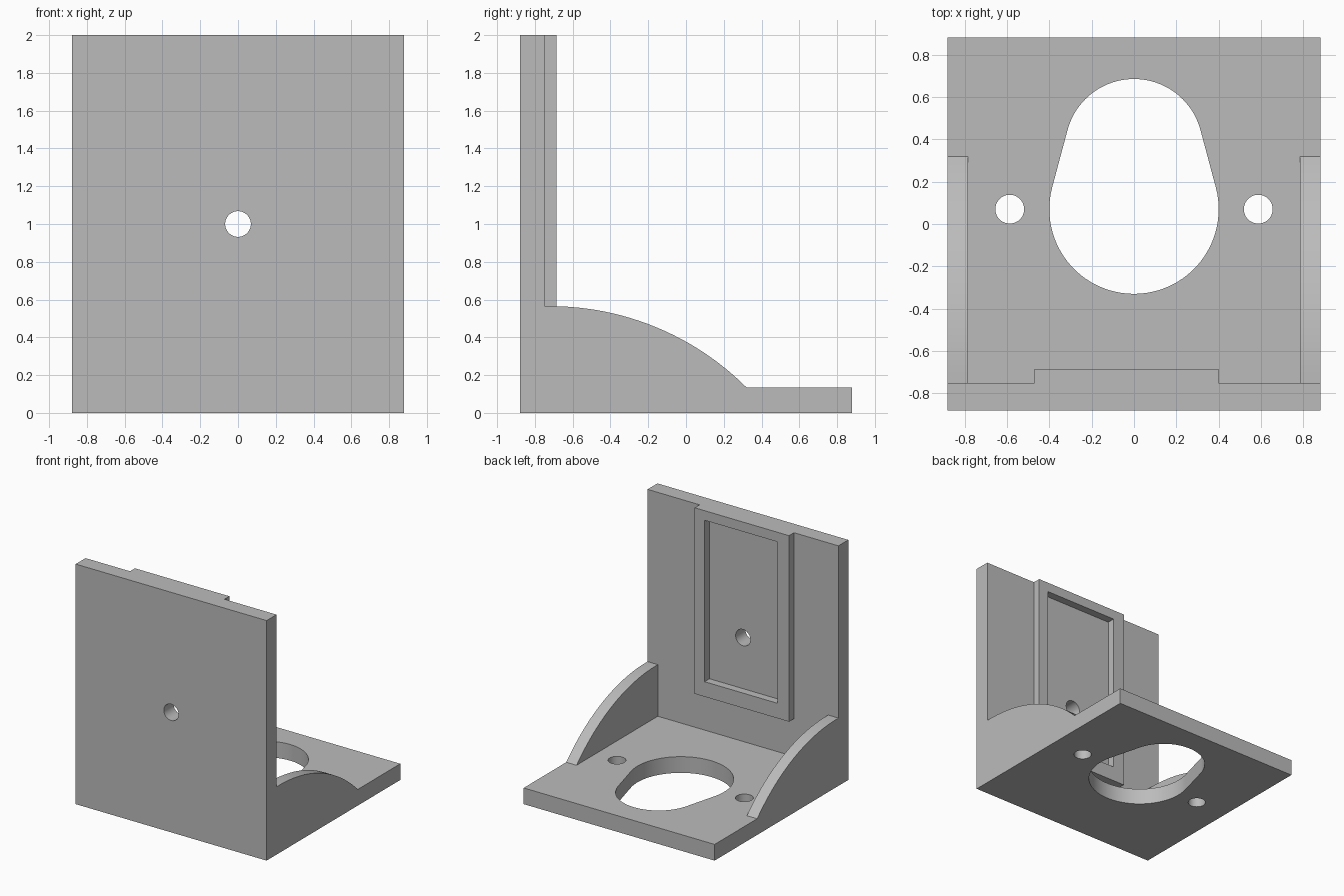
import bpy, bmesh
from math import sin, cos, pi, asin, sqrt
from mathutils import Vector

if "Cube" in bpy.data.objects:
    bpy.data.objects.remove(bpy.data.objects["Cube"], do_unlink=True)

grey = bpy.data.materials.new("plain_grey")
grey.use_nodes = True
colour = (0.5, 0.5, 0.5, 1)
grey.diffuse_color = colour
grey.node_tree.nodes["Principled BSDF"].inputs["Base Color"].default_value = colour

HALF, HEIGHT = 0.88, 2.0
BASE_TOP = 0.135
WALL_IN, FRAME_IN = -0.75, -0.685


def prism(name, outline, start, offset):
    """Extrude a closed outline; outline points are 3D offsets from start."""
    bm = bmesh.new()
    face = bm.faces.new([bm.verts.new(Vector(start) + Vector(p)) for p in outline])
    new = bmesh.ops.extrude_face_region(bm, geom=[face])["geom"]
    bmesh.ops.translate(bm, vec=offset, verts=[v for v in new if isinstance(v, bmesh.types.BMVert)])
    bmesh.ops.recalc_face_normals(bm, faces=bm.faces)
    mesh = bpy.data.meshes.new(name)
    bm.to_mesh(mesh)
    bm.free()
    mesh.materials.append(grey)
    obj = bpy.data.objects.new(name, mesh)
    bpy.context.collection.objects.link(obj)
    return obj


def box(name, lo, hi):
    w, d, h = (b - a for a, b in zip(lo, hi))
    return prism(name, [(0, 0, 0), (w, 0, 0), (w, d, 0), (0, d, 0)], lo, (0, 0, h))


def arc(cx, cy, r, a0, a1, n):
    return [(cx + r * cos(a0 + (a1 - a0) * i / n), cy + r * sin(a0 + (a1 - a0) * i / n)) for i in range(n + 1)]


def circle(cx, cy, r):
    return arc(cx, cy, r, 0, 2 * pi, 48)[:-1]


def cut(obj, cutter):
    """Subtract the cutter, bake the result and discard the cutter."""
    cutter.hide_render = True
    mod = obj.modifiers.new("cut", "BOOLEAN")
    mod.operation, mod.solver, mod.object = "DIFFERENCE", "EXACT", cutter
    bpy.context.view_layer.update()
    graph = bpy.context.evaluated_depsgraph_get()
    baked = bpy.data.meshes.new_from_object(obj.evaluated_get(graph))
    obj.modifiers.clear()
    obj.data = baked
    bpy.data.objects.remove(cutter, do_unlink=True)


def cut_down(obj, outline):
    cut(obj, prism("cutter", [(x, y, 0) for x, y in outline], (0, 0, -0.1), (0, 0, 0.4)))


# Base plate with a tapered opening and two screw holes
base = box("base_plate", (-HALF, WALL_IN, 0), (HALF, HALF, BASE_TOP))
big, small, y_big, y_small = 0.4, 0.325, 0.07, 0.36
tilt = asin((big - small) / (y_small - y_big))
cut_down(base, arc(0, y_small, small, tilt, pi - tilt, 40)
         + arc(0, y_big, big, pi - tilt, 2 * pi + tilt, 48))
for side in (-1, 1):
    cut_down(base, circle(side * 0.587, y_big, 0.068))

# Upright wall with a central hole
wall = box("upright_wall", (-HALF, -HALF, 0), (HALF, WALL_IN, HEIGHT))
cut(wall, prism("cutter", [(x, 0, z) for x, z in circle(0, 1, 0.068)], (0, -1, 0), (0, 0.5, 0)))

# Raised rectangular frame on the inside of the wall
frame = box("raised_frame", (-0.47, WALL_IN, 0.45), (0.4, FRAME_IN, HEIGHT))
cut(frame, box("cutter", (-0.365, -0.8, 0.575), (0.308, -0.6, 1.92)))

# Curved side gussets
reach, rise, arc_y, end_y = 1.04, 0.43, -0.72, 0.32
radius = (reach ** 2 + rise ** 2) / (2 * rise)
crest = BASE_TOP + rise
curve = arc(arc_y, crest - radius, radius, pi / 2 - asin(reach / radius), pi / 2, 24)
profile = curve + [(WALL_IN, crest), (WALL_IN, BASE_TOP)]
gussets = [prism(name, [(0, y, z) for y, z in profile], (side * HALF, 0, 0), (-side * 0.095, 0, 0))
           for name, side in (("left_gusset", 1), ("right_gusset", -1))]

# Smooth curved surfaces while keeping sharp edges
bpy.ops.object.select_all(action="DESELECT")
for obj in [base, wall, frame] + gussets:
    obj.select_set(True)
    bpy.context.view_layer.objects.active = obj
bpy.ops.object.shade_smooth_by_angle(angle=pi / 6)
